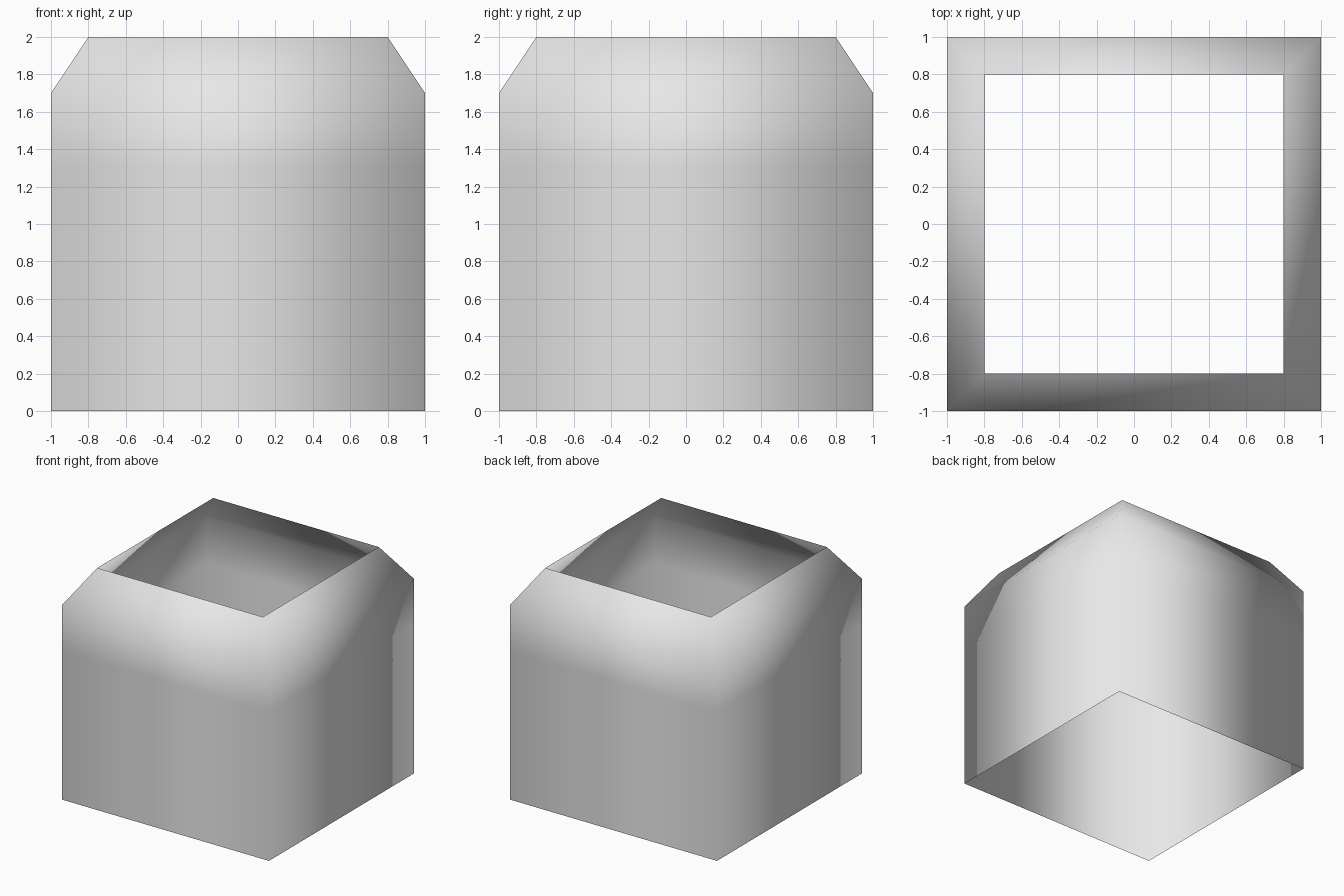
import bpy
import bmesh

# Remove only the default object
default = bpy.data.objects.get("Cube")
if default:
    bpy.data.objects.remove(default, do_unlink=True)

# Single flat colour
grey = bpy.data.materials.new("light_grey")
grey.use_nodes = True
colour = (0.8, 0.8, 0.8, 1.0)
grey.diffuse_color = colour
grey.node_tree.nodes["Principled BSDF"].inputs["Base Color"].default_value = colour


def square_ring(bm, half, z):
    """Four corner vertices, anticlockwise from above."""
    corners = ((-1, -1), (1, -1), (1, 1), (-1, 1))
    return [bm.verts.new((half * x, half * y, z)) for x, y in corners]


# Open square sleeve: straight walls, upper band, tapered collar
profile = [(1.0, 0.0), (1.0, 1.3), (1.0, 1.7), (0.8, 2.0)]  # half width, height
bm = bmesh.new()
rings = [square_ring(bm, half, z) for half, z in profile]
for low, high in zip(rings, rings[1:]):
    for i in range(4):
        j = (i + 1) % 4
        bm.faces.new((low[i], low[j], high[j], high[i]))

# Shading runs smoothly across every edge
for face in bm.faces:
    face.smooth = True

mesh = bpy.data.meshes.new("square_sleeve")
bm.to_mesh(mesh)
bm.free()
mesh.materials.append(grey)
sleeve = bpy.data.objects.new("square_sleeve", mesh)
bpy.context.collection.objects.link(sleeve)
